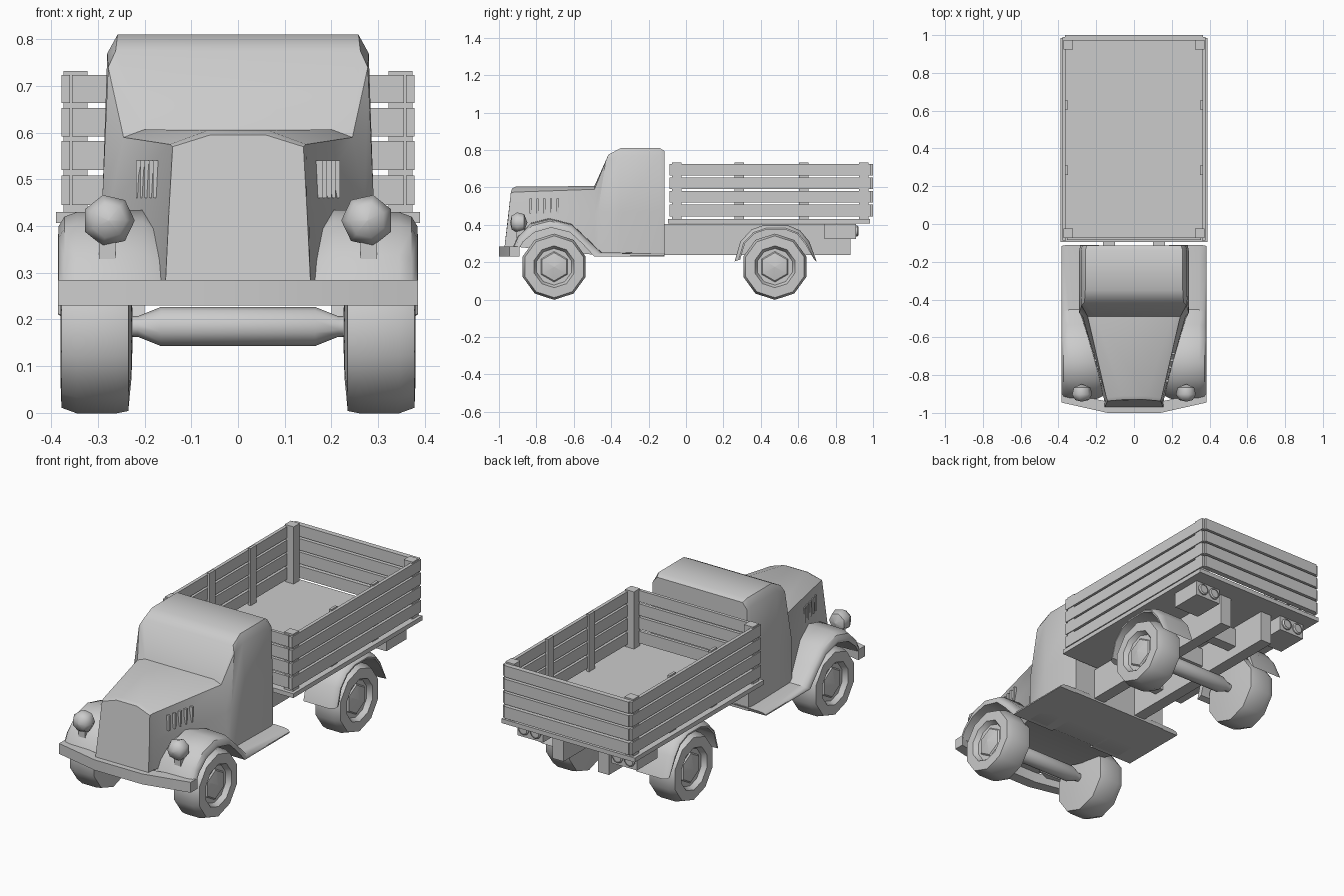
import bpy, bmesh, math

if "Cube" in bpy.data.objects:
    bpy.data.objects.remove(bpy.data.objects["Cube"])


def finish(name, bm, mirror=False, angle=38):
    bmesh.ops.remove_doubles(bm, verts=bm.verts, dist=1e-5)
    bmesh.ops.recalc_face_normals(bm, faces=bm.faces)
    me = bpy.data.meshes.new(name)
    bm.to_mesh(me)
    bm.free()
    for p in me.polygons:
        p.use_smooth = True
    me.set_sharp_from_angle(angle=math.radians(angle))
    ob = bpy.data.objects.new(name, me)
    bpy.context.collection.objects.link(ob)
    if mirror:
        ob.modifiers.new("mirror", 'MIRROR').use_mirror_merge = False
    return ob


def loft(name, rings, mirror=False, angle=38):
    """Skin closed rings of equal length and cap both ends."""
    bm = bmesh.new()
    vs = [[bm.verts.new(p) for p in r] for r in rings]
    n = len(vs[0])
    for a, b in zip(vs, vs[1:]):
        for i in range(n):
            j = (i + 1) % n
            bm.faces.new((a[i], a[j], b[j], b[i]))
    bm.faces.new(vs[0])
    bm.faces.new(vs[-1])
    return finish(name, bm, mirror, angle)


def boxes(name, spans, mirror=False):
    """Several boxes, each (x0, x1, y0, y1, z0, z1), as one part."""
    bm = bmesh.new()
    for x0, x1, y0, y1, z0, z1 in spans:
        vs = bmesh.ops.create_cube(bm, size=1)["verts"]
        for v in vs:
            v.co.x = (x0 + x1) / 2 + v.co.x * (x1 - x0)
            v.co.y = (y0 + y1) / 2 + v.co.y * (y1 - y0)
            v.co.z = (z0 + z1) / 2 + v.co.z * (z1 - z0)
    return finish(name, bm, mirror)


def lathe(name, prof, axis, c, n, mirror=False, angle=38):
    """Turn (radius, offset) points about the x or y axis through c."""
    rings = []
    for r, d in prof:
        ring = []
        for i in range(n):
            t = 2 * math.pi * (i + 0.5) / n
            u, w = max(r, 0.001) * math.cos(t), max(r, 0.001) * math.sin(t)
            off = (d, u, w) if axis == 'x' else (u, d, w)
            ring.append([c[k] + off[k] for k in range(3)])
        rings.append(ring)
    return loft(name, rings, mirror, angle)


# Hood and cab: half sections (x, y, z) from sill to roof
sections = [
    [(.155, -.97, .285), (.148, -.952, .43), (.14, -.937, .57), (.06, -.93, .595)],
    [(.158, -.93, .285), (.152, -.925, .43), (.146, -.92, .575), (.065, -.91, .605)],
    [(.28, -.49, .24), (.272, -.49, .45), (.245, -.49, .59), (.20, -.49, .607)],
    [(.29, -.47, .23), (.29, -.47, .47), (.278, -.43, .74), (.262, -.415, .775)],
    [(.29, -.35, .23), (.29, -.35, .47), (.28, -.36, .77), (.258, -.35, .81)],
    [(.29, -.14, .23), (.29, -.14, .47), (.28, -.14, .77), (.258, -.14, .81)],
    [(.285, -.115, .23), (.285, -.115, .47), (.275, -.115, .765), (.25, -.115, .795)],
]
loft("cab_and_hood", [h + [(-x, y, z) for x, y, z in reversed(h)] for h in sections])

# Hood louvres
vents = []
for i in range(5):
    y = -.83 + i * .036
    x = .145 + .117 * (y + .95) / .46
    vents.append((x - .02, x + .006, y - .006, y + .006, .46, .54))
boxes("hood_vents", vents, True)


# Fenders: arch profile (y, z), rounded off towards the outside
def fender(name, outer, inner, stations):
    rings = []
    for x, k in stations:
        top = [(x, a[0] + k * (b[0] - a[0]), a[1] + k * (b[1] - a[1]))
               for a, b in zip(outer, inner)]
        rings.append(top + [(x, y, z) for y, z in reversed(inner)])
    loft(name, rings, True)


fender("front_fender",
       [(-.93, .27), (-.90, .34), (-.83, .41), (-.73, .435), (-.61, .405),
        (-.53, .33), (-.45, .255), (-.18, .25), (-.11, .25)],
       [(-.895, .27), (-.87, .31), (-.81, .36), (-.72, .385), (-.62, .36),
        (-.555, .30), (-.49, .23), (-.18, .23), (-.12, .23)],
       [(.13, .8), (.16, .6), (.205, 0), (.345, .1), (.372, .3), (.384, .7)])
fender("rear_fender",
       [(.26, .205), (.29, .31), (.35, .375), (.42, .40), (.54, .40),
        (.61, .37), (.66, .31), (.70, .20)],
       [(.29, .215), (.315, .30), (.365, .352), (.43, .375), (.53, .375),
        (.595, .35), (.635, .30), (.685, .215)],
       [(.20, 0), (.35, 0), (.375, .3), (.385, .7)])

# Bumper
bar = [(-.385, -.945), (-.14, -1), (.14, -1), (.385, -.945),
       (.385, -.89), (.14, -.94), (-.14, -.94), (-.385, -.89)]
loft("front_bumper", [[(x, y, z) for x, y in bar] for z in (.23, .285)], angle=30)

# Headlights
lathe("headlight", [(0, -.05), (.038, -.042), (.056, -.012), (.046, .025), (0, .042)],
      'y', (.277, -.89, .412), 7, True, 50)
boxes("headlight_stem", [(.262, .298, -.905, -.865, .33, .375)], True)

# Wheels, hubs and axles
for end, y in (("front", -.705), ("rear", .475)):
    lathe(end + "_wheel", [(0, .225), (.10, .228), (.172, .235), (.177, .26), (.177, .345),
                           (.165, .378), (.112, .38), (.098, .355), (0, .355)],
          'x', (0, y, .176), 10, True, 40)
    lathe(end + "_hub", [(.085, .352), (.075, .362), (0, .378)],
          'x', (0, y, .176), 6, True, 20)
    lathe(end + "_axle", [(.022, -.24), (.022, -.215), (.042, -.165),
                          (.042, .165), (.022, .215), (.022, .24)],
          'x', (0, y, .185), 10)

# Chassis under the bed
boxes("chassis_rails", [(.10, .165, -.12, .88, .24, .405)], True)
boxes("chassis_crossbars", [(-.12, .12, y, y + .06, .29, .39) for y in (.05, .36, .62)])

# Tail light boxes
boxes("tail_box", [(.20, .35, .74, .91, .325, .405)], True)
for i, x in enumerate((.24, .31)):
    lathe("tail_light_%d" % (i + 1), [(.03, -.01), (.03, .006), (.024, .012), (.024, .008)],
          'y', (x, .91, .367), 10, True)

# Cargo bed with staked slat sides
boxes("bed_floor", [(-.39, .39, -.095, .985, .407, .43)])
boxes("corner_posts", [(.322, .374, y, y + .05, .42, .732) for y in (-.075, .925)], True)
boxes("side_stakes", [(.35, .364, y - .025, y + .025, .42, .732) for y in (.285, .63)], True)
levels = [(.445, .508), (.52, .582), (.592, .653), (.664, .724)]
boxes("side_slats", [(.36, .378, -.088, .99, a, b) for a, b in levels], True)
boxes("front_slats", [(-.355, .355, -.085, -.068, a, b) for a, b in levels])
boxes("rear_slats", [(-.365, .365, .972, 1.0, a, b) for a, b in levels])
